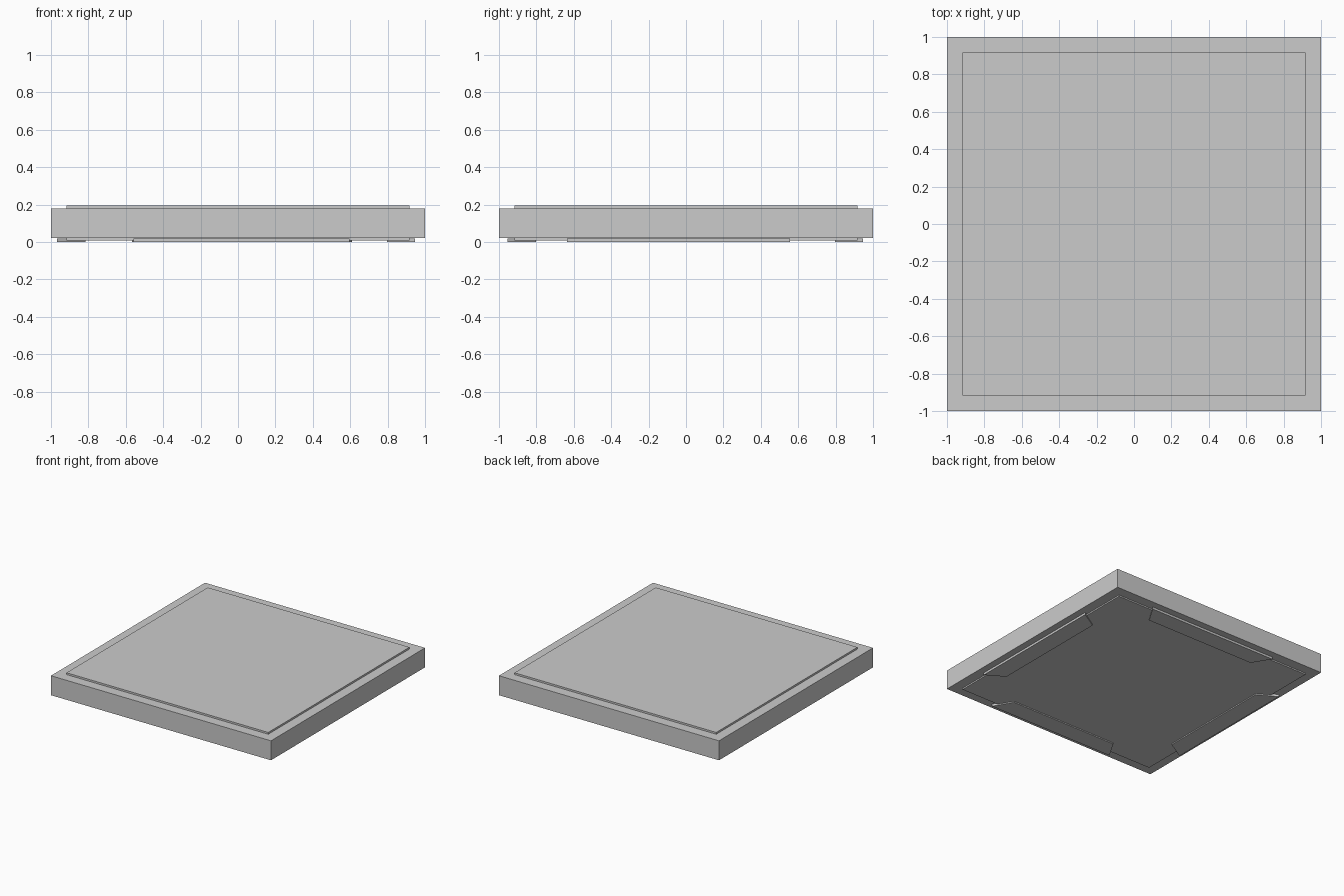
import bpy, bmesh

if "Cube" in bpy.data.objects:
    bpy.data.objects.remove(bpy.data.objects["Cube"])


def prism(name, outline, z0, z1):
    """Extrude a flat outline between two heights."""
    bm = bmesh.new()
    face = bm.faces.new([bm.verts.new((x, y, z0)) for x, y in outline])
    top = bmesh.ops.extrude_face_region(bm, geom=[face])["geom"]
    verts = [g for g in top if isinstance(g, bmesh.types.BMVert)]
    bmesh.ops.translate(bm, verts=verts, vec=(0, 0, z1 - z0))
    bmesh.ops.recalc_face_normals(bm, faces=bm.faces)
    mesh = bpy.data.meshes.new(name)
    bm.to_mesh(mesh)
    bm.free()
    obj = bpy.data.objects.new(name, mesh)
    bpy.context.collection.objects.link(obj)
    return obj


def square(r):
    return [(-r, -r), (r, -r), (r, r), (-r, r)]


# Main slab and the slightly smaller panels showing above and below
prism("slab", square(1.0), 0.02, 0.18)
prism("top_panel", square(0.917), 0.18, 0.195)
prism("bottom_panel", square(0.917), 0.009, 0.02)

# Thin tapered foot plates: axis across, outer, inner, start, end
plates = {
    "right_foot_plate": ("x", 0.945, 0.797, -0.635, 0.555),
    "left_foot_plate": ("x", -0.968, -0.815, -0.62, 0.545),
    "back_foot_plate": ("y", 0.945, 0.797, -0.567, 0.61),
    "front_foot_plate": ("y", -0.955, -0.803, -0.56, 0.595),
}
TAPER = 0.09
for name, (axis, outer, inner, a, b) in plates.items():
    pts = [(outer, a), (outer, b), (inner, b - TAPER), (inner, a + TAPER)]
    if axis == "y":
        pts = [(v, u) for u, v in pts]
    prism(name, pts, 0.0, 0.018)
